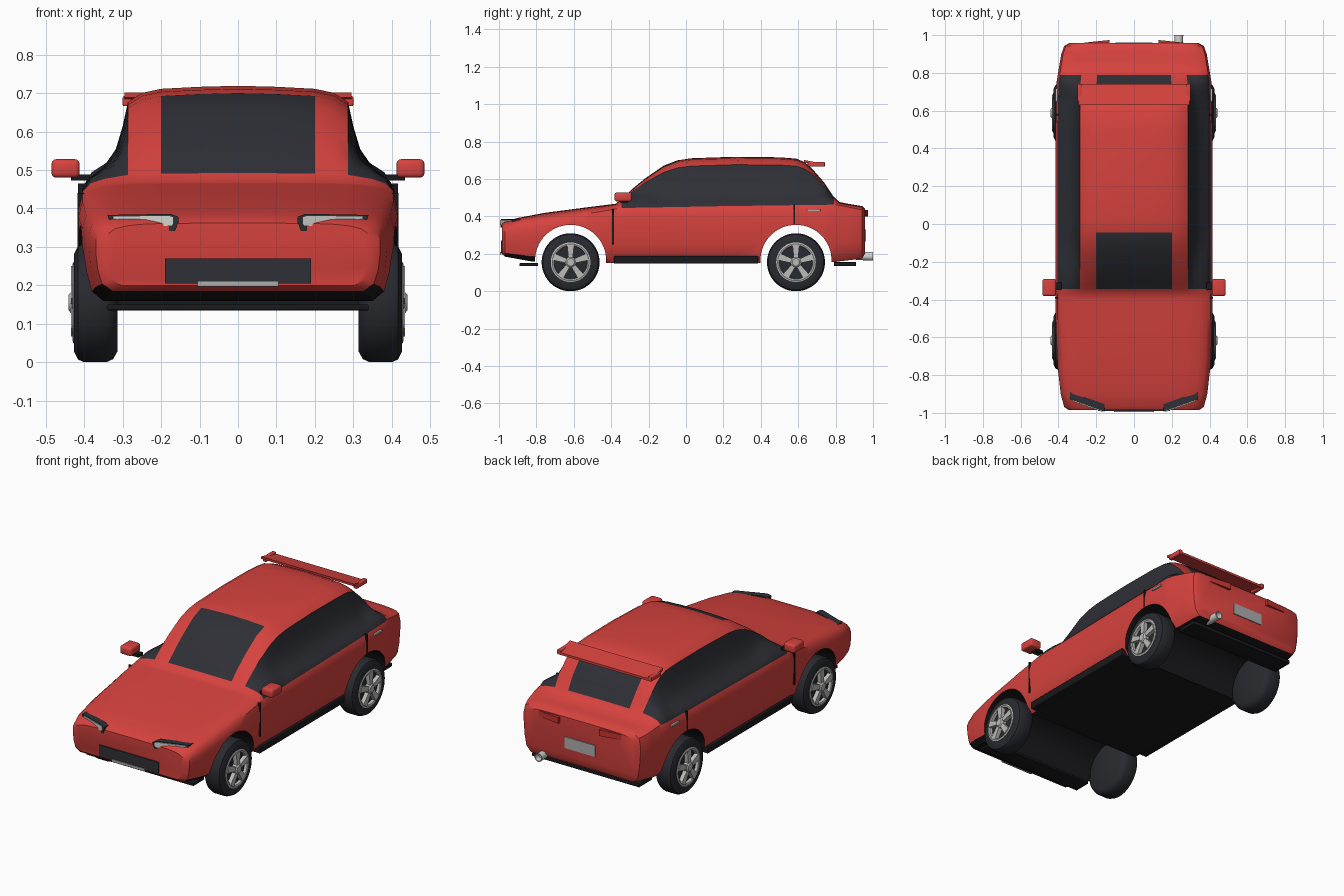
import bpy, bmesh, math
from mathutils import Vector, Matrix

if "Cube" in bpy.data.objects:
    bpy.data.objects.remove(bpy.data.objects["Cube"])

def material(name, rgb):
    m = bpy.data.materials.new(name)
    m.diffuse_color = (*rgb, 1)
    m.use_nodes = True
    m.node_tree.nodes["Principled BSDF"].inputs["Base Color"].default_value = m.diffuse_color
    return m

RED = material("red paint", (0.68, 0.055, 0.048))
GLASS = material("dark glass", (0.028, 0.029, 0.037))
BLACK = material("black trim", (0.010, 0.010, 0.012))
RUBBER = material("tyre rubber", (0.022, 0.023, 0.029))
RIM = material("rim silver", (0.50, 0.50, 0.49))
LAMP = material("lamp white", (0.66, 0.67, 0.64))
PLATE = material("plate grey", (0.42, 0.42, 0.42))
TAIL = material("tail red", (0.58, 0.035, 0.03))

def finish(name, bm, *mats):
    bmesh.ops.recalc_face_normals(bm, faces=bm.faces)
    me = bpy.data.meshes.new(name)
    bm.to_mesh(me)
    bm.free()
    for m in mats:
        me.materials.append(m)
    ob = bpy.data.objects.new(name, me)
    bpy.context.collection.objects.link(ob)
    return ob

def box(name, lo, hi, mat, bevel=0):
    bm = bmesh.new()
    lo, hi = Vector(lo), Vector(hi)
    bmesh.ops.create_cube(bm, size=1, matrix=Matrix.Translation((lo + hi) / 2)
                          @ Matrix.Diagonal((*(hi - lo), 1)))
    if bevel:
        bmesh.ops.bevel(bm, geom=bm.edges[:], offset=bevel, segments=3, profile=0.5, affect='EDGES')
    return finish(name, bm, mat)

def prism(name, pts, offset, mat):
    """Closed polygon in 3D, extruded by an offset."""
    bm = bmesh.new()
    a = [bm.verts.new(p) for p in pts]
    b = [bm.verts.new(Vector(p) + Vector(offset)) for p in pts]
    bm.faces.new(a)
    bm.faces.new(b[::-1])
    for i in range(len(a)):
        j = (i + 1) % len(a)
        bm.faces.new((a[i], a[j], b[j], b[i]))
    return finish(name, bm, mat)

def lathe(name, profile, centre, mat, axis='X', segs=48):
    """Spin (along, radius) points about an axis through centre."""
    bm = bmesh.new()
    vs = [bm.verts.new((a, 0, r)) for a, r in profile]
    es = [bm.edges.new(e) for e in zip(vs, vs[1:])]
    bmesh.ops.spin(bm, geom=vs + es, cent=(0, 0, 0), axis=(1, 0, 0),
                   angle=2 * math.pi, steps=segs, use_duplicate=False)
    bmesh.ops.remove_doubles(bm, verts=bm.verts, dist=1e-5)
    if axis == 'Y':
        bm.transform(Matrix.Rotation(math.pi / 2, 4, 'Z'))
    bm.transform(Matrix.Translation(centre))
    return finish(name, bm, mat)

def lerp(table, y):
    for (a, u), (b, v) in zip(table, table[1:]):
        if y <= b:
            return u + (v - u) * max(0, (y - a) / (b - a))
    return table[-1][1]

# Body shell: sections lofted from nose to tail
WIDTH = [(-.985, .345), (-.968, .37), (-.9, .388), (-.75, .405), (-.5, .415), (.5, .415),
         (.75, .41), (.9, .385), (.942, .37), (.957, .345)]
FLOOR = [(-.985, .2), (-.968, .185), (-.83, .16), (-.4, .15), (.4, .15), (.8, .157), (.942, .175), (.957, .2)]
BELT = [(-.985, .335), (-.9, .36), (-.55, .41), (-.345, .445), (.2, .455), (.8, .463), (.942, .435), (.957, .42)]
TOP = [(-.985, .362), (-.968, .374), (-.9, .392), (-.75, .42), (-.55, .446), (-.375, .468), (-.345, .492),
       (-.28, .553), (-.22, .602), (-.12, .671), (-.045, .7), (.03, .711), (.26, .719), (.5, .716),
       (.59, .709), (.635, .69), (.67, .66), (.74, .58), (.79, .505), (.82, .477), (.87, .467),
       (.942, .455), (.957, .442)]
LOWER = [(0, 0), (.45, 0), (.88, 0), (.955, .12), (.985, .35), (1, .65), (1, .85), (.975, 1)]
UPPER = [(.928, .08, .45), (.843, .19, .72), (.766, .37, .83), (.723, .6, .88), (.69, .84, .9),
         (.6, .93, .94), (.482, .97, .97), (.24, .99, .99), (0, 1, 1)]  # width, height on cabin, on hood
stations = sorted({y for t in (WIDTH, FLOOR, BELT, TOP) for y, _ in t} | {-.315, -.17, -.08, .705})

def section(y):
    w, f, b, t = (lerp(tab, y) for tab in (WIDTH, FLOOR, BELT, TOP))
    k = min(1, max(0, (t - b - .03) / .18))
    half = [(w * x, f + (b - f) * h) for x, h in LOWER]
    half += [(w * x, b + (t - b) * (k * c + (1 - k) * d)) for x, c, d in UPPER]
    return half + [(-x, z) for x, z in half[-2:0:-1]]

bm = bmesh.new()
rings = [[bm.verts.new((x, y, z)) for x, z in section(y)] for y in stations]
n, half = len(rings[0]), len(LOWER) + len(UPPER) - 1
for r, (p, q) in enumerate(zip(rings, rings[1:])):
    mid = (stations[r] + stations[r + 1]) / 2
    for i in range(n):
        j = (i + 1) % n
        f = bm.faces.new((p[i], p[j], q[j], q[i]))
        strip = i if i < half else n - 1 - i
        f.normal_update()
        side = 7 <= strip < 12 and -.345 < mid < .79
        screen = strip >= half - 2 and (-.345 < mid < -.045 or .635 < mid < .79)
        if side or screen:
            f.material_index = 1
        elif abs(f.normal.z) > .75 and strip < 3:
            f.material_index = 2
bm.faces.new(rings[0])
bm.faces.new(rings[-1])
body = finish("body_shell", bm, RED, GLASS, BLACK)

# Wheel arches cut right through the body, lined black
AXLES, ARCH_R, ARCH_Z = (("front", -.617), ("rear", .588)), .19, .165
for label, y in AXLES:
    cut = lathe(label + "_arch_cutter", [(-.6, 0), (-.6, ARCH_R), (.6, ARCH_R), (.6, 0)],
                (0, y, ARCH_Z), BLACK, segs=64)
    cut.hide_render = True
    mod = body.modifiers.new("arch", 'BOOLEAN')
    mod.operation, mod.solver, mod.object = 'DIFFERENCE', 'EXACT', cut
    bpy.context.view_layer.objects.active = body
    bpy.ops.object.modifier_apply(modifier=mod.name)
    bpy.data.objects.remove(cut)
    for f in body.data.polygons:
        d = math.hypot(f.center.y - y, f.center.z - ARCH_Z)
        if d < ARCH_R + .001 and abs(f.normal.x) < .3:
            f.material_index = 2

# Wheels: tyre, rim ring, hub and five spokes
for label, y in AXLES:
    for s, sd in ((1, "right"), (-1, "left")):
        tag, c = f"{label}_{sd}_", (0, y, .155)
        lathe(tag + "tyre", [(s * a, r) for a, r in (
            (.314, 0), (.314, .128), (.325, .147), (.342, .155), (.40, .155), (.416, .148),
            (.426, .128), (.426, .106), (.412, .10), (.412, 0))], c, RUBBER)
        lathe(tag + "rim", [(s * a, r) for a, r in (
            (.405, .088), (.428, .09), (.431, .098), (.428, .106), (.405, .106), (.405, .088))], c, RIM)
        lathe(tag + "hub", [(s * a, r) for a, r in (
            (.405, .03), (.432, .03), (.441, .02), (.441, 0))], c, RIM, segs=24)
        for k in range(5):
            rot = Matrix.Rotation(math.radians(90 + 72 * k), 3, 'X')
            pts = [rot @ Vector((s * .41, u, v)) + Vector(c) for u, v in
                   ((.015, -.011), (.095, -.019), (.095, .019), (.015, .011))]
            prism(f"{tag}spoke_{k + 1}", pts, (s * .025, 0, 0), RIM)

# Paired parts: mirrors, lamps, handles, door seams, sills
HOUSING = [(.155, .365), (.163, .342), (.195, .341), (.25, .358), (.335, .371), (.34, .383), (.175, .386), (.155, .378)]
LENS = [(.168, .36), (.172, .354), (.2, .354), (.25, .364), (.325, .373), (.325, .38), (.18, .382), (.168, .378)]
for s, sd in ((1, "right"), (-1, "left")):
    def sbox(name, x, y, z, mat, bevel=0):
        xs = sorted((s * x[0], s * x[1]))
        return box(f"{sd}_{name}", (xs[0], y[0], z[0]), (xs[1], y[1], z[1]), mat, bevel)
    sbox("mirror", (.412, .485), (-.382, -.29), (.48, .528), RED, .012)
    sbox("mirror_stalk", (.385, .435), (-.35, -.31), (.472, .488), BLACK)
    sbox("door_handle", (.39, .416), (.647, .718), (.428, .44), RIM, .003)
    sbox("front_door_seam", (.395, .4175), (-.395, -.386), (.25, .44), BLACK)
    sbox("rear_door_seam", (.395, .416), (.574, .582), (.36, .465), BLACK)
    sbox("sill", (.36, .409), (-.385, .385), (.147, .188), BLACK, .004)
    for name, shape, y0, depth, mat in (("headlight_housing", HOUSING, -.994, .04, GLASS),
                                        ("headlight_lens", LENS, -.999, .02, LAMP)):
        prism(f"{sd}_{name}", [(s * x, y0 + .36 * (x - .155), z) for x, z in shape], (0, depth, 0), mat)
    prism(f"{sd}_tail_light", [(s * x, y, z) for x, y, z in (
        (.13, .974, .40), (.262, .96, .405), (.262, .96, .435), (.13, .974, .435))], (0, -.03, 0), TAIL)
    sbox("spoiler_end", (.277, .3), (.65, .742), (.666, .692), RED, .004)

# Front grille, plates, splitter, diffuser
box("grille", (-.19, -.99, .205), (.19, -.981, .27), GLASS)
box("front_plate", (-.105, -.995, .197), (.105, -.987, .211), PLATE)
box("rear_plate", (-.097, .953, .265), (.097, .962, .33), PLATE)
box("front_splitter", (-.34, -.89, .135), (.34, -.79, .15), BLACK, .003)
box("rear_diffuser", (-.34, .79, .135), (.34, .91, .156), BLACK, .003)

# Roof spoiler and exhaust
prism("roof_spoiler", [(-.295, y, z) for y, z in ((.632, .688), (.63, .702), (.742, .68), (.742, .667))],
      (.59, 0, 0), RED)
lathe("exhaust", [(.87, 0), (.87, .014), (.92, .02), (1.0, .024), (1.0, .019), (.97, .017), (.97, 0)],
      (.237, 0, .187), LAMP, axis='Y', segs=24)

for ob in bpy.data.objects:
    ob.select_set(True)
bpy.context.view_layer.objects.active = body
bpy.ops.object.shade_smooth_by_angle(angle=math.radians(35))
